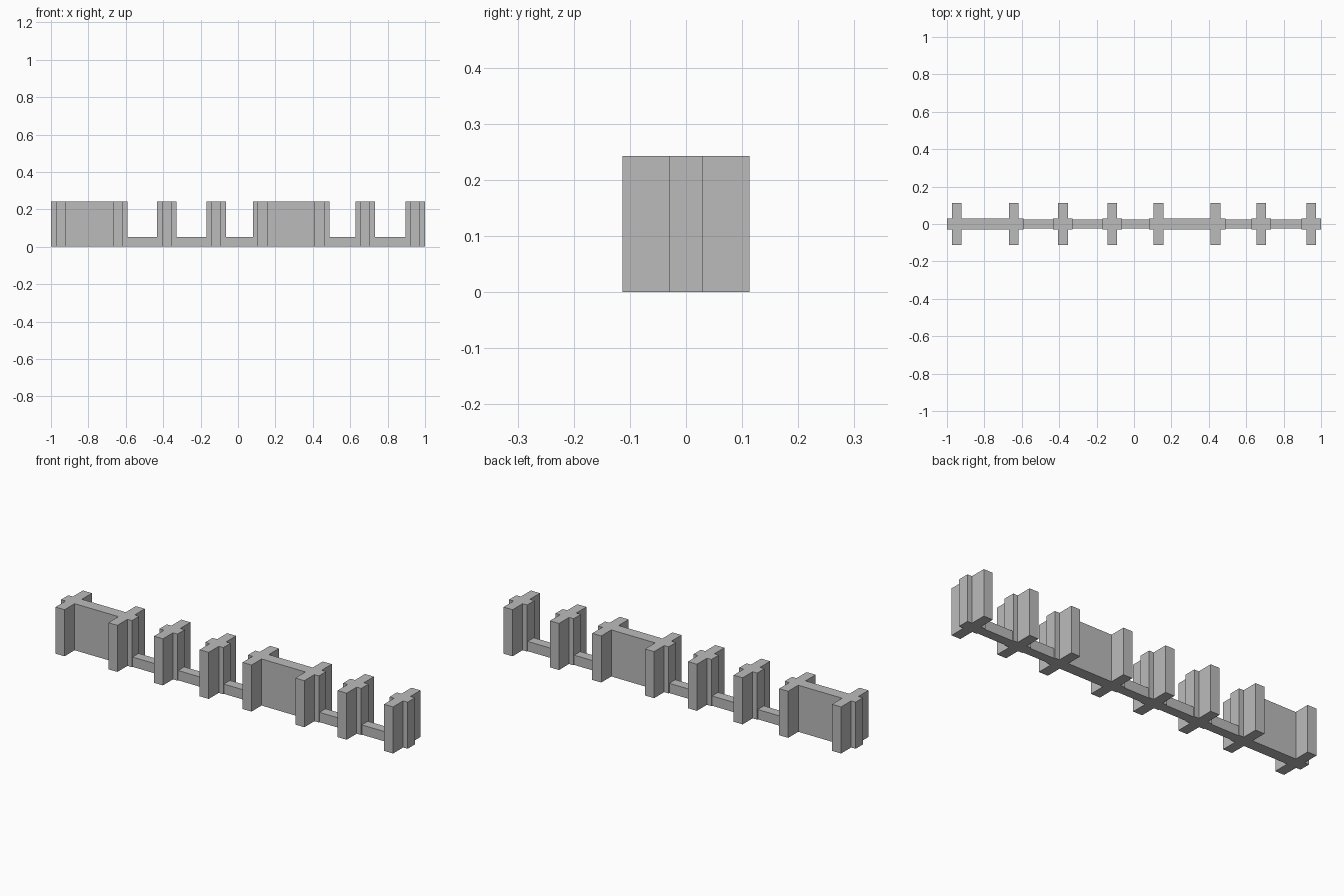
import bpy
import bmesh

cube = bpy.data.objects.get("Cube")
if cube:
    bpy.data.objects.remove(cube, do_unlink=True)

HEIGHT = 0.243      # piers and tall walls
SILL = 0.051        # low walls
WING = 0.052        # half length of a pier along the wall
ARM = 0.026         # half width of a pier's cross arm
REACH = 0.113       # half depth of a pier's cross arm
THICK = 0.03        # half thickness of tall walls
THIN = 0.025        # half thickness of low walls

stone = bpy.data.materials.new("plain grey")
stone.use_nodes = True
GREY = (0.5, 0.5, 0.5, 1)
stone.diffuse_color = GREY
stone.node_tree.nodes["Principled BSDF"].inputs["Base Color"].default_value = GREY


def extrude_outline(name, outline, height, x=0):
    """Raise a flat outline from the ground into a solid."""
    bm = bmesh.new()
    base = bm.faces.new([bm.verts.new((px, py, 0)) for px, py in outline])
    top = bmesh.ops.extrude_face_region(bm, geom=[base], use_keep_orig=True)["geom"]
    for v in top:
        if isinstance(v, bmesh.types.BMVert):
            v.co.z = height
    bmesh.ops.recalc_face_normals(bm, faces=bm.faces)
    mesh = bpy.data.meshes.new(name)
    bm.to_mesh(mesh)
    bm.free()
    mesh.materials.append(stone)
    obj = bpy.data.objects.new(name, mesh)
    obj.location.x = x
    bpy.context.collection.objects.link(obj)


# Cross-shaped outline shared by all piers: one quarter turned and mirrored
right = [(ARM, -REACH), (ARM, -THICK), (WING, -THICK),
         (WING, THICK), (ARM, THICK), (ARM, REACH)]
cross = right + [(-x, -y) for x, y in right]

# Piers along the row
piers = [-0.948, -0.643, -0.38, -0.116, 0.131, 0.436, 0.68, 0.948]
for i, x in enumerate(piers):
    extrude_outline(f"pier_{i + 1}", cross, HEIGHT, x)

# Walls between neighbouring piers: tall in two bays, low sills elsewhere
TALL_BAYS = (0, 4)
for i, (a, b) in enumerate(zip(piers, piers[1:])):
    tall = i in TALL_BAYS
    half = THICK if tall else THIN
    x0, x1 = a + WING, b - WING
    outline = [(x0, -half), (x1, -half), (x1, half), (x0, half)]
    extrude_outline(f"{'tall_wall' if tall else 'low_wall'}_{i + 1}",
                    outline, HEIGHT if tall else SILL)
